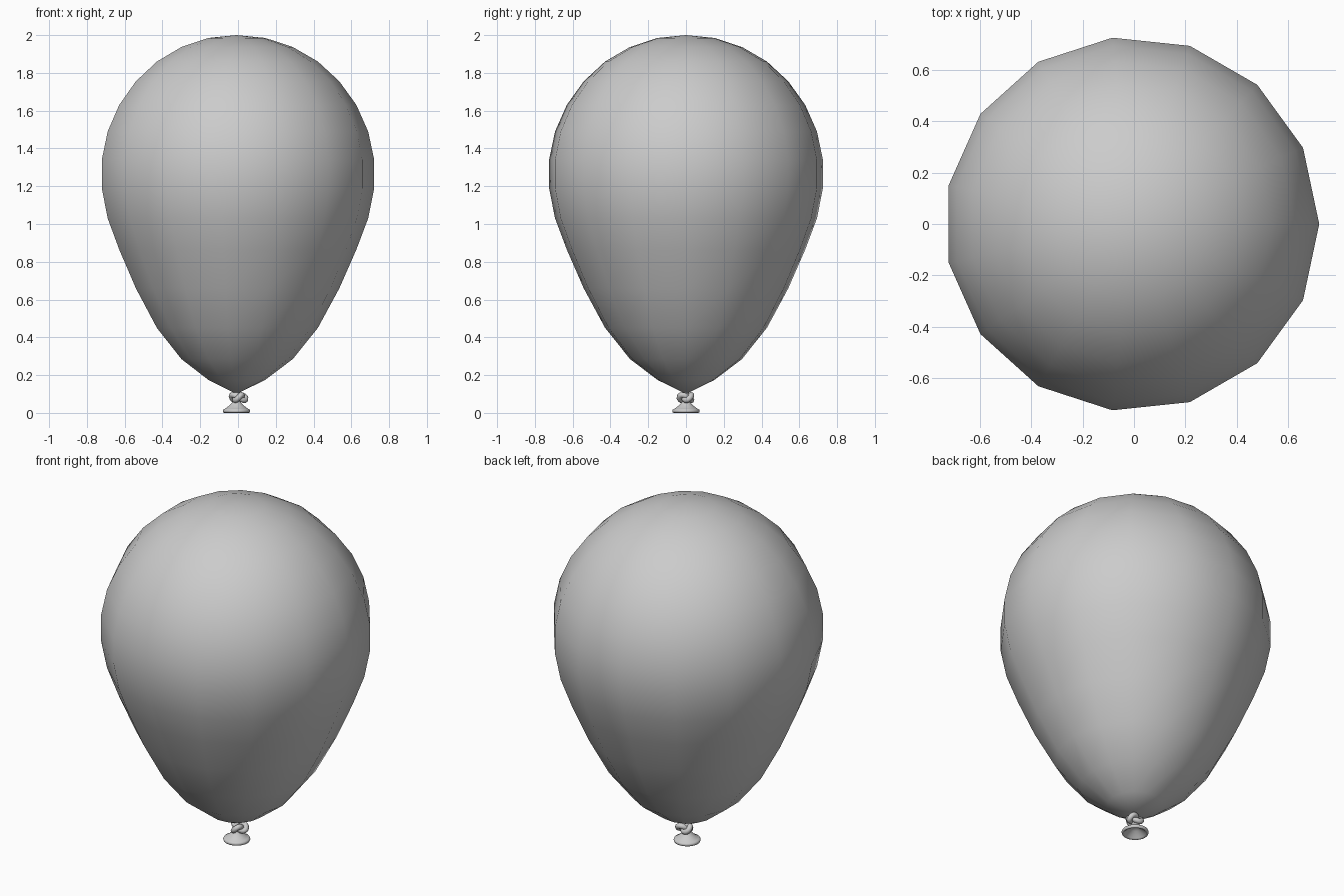
import bpy, bmesh
from math import sin, cos, pi, radians

if "Cube" in bpy.data.objects:
    bpy.data.objects.remove(bpy.data.objects["Cube"])

CX = -0.008


def lathe(name, profile, sides, cx=0.0):
    """Revolve (radius, z) points about z; zero radius makes a pole."""
    bm = bmesh.new()
    rings = []
    for r, z in profile:
        if r < 1e-5:
            rings.append([bm.verts.new((cx, 0, z))] * sides)
        else:
            rings.append([bm.verts.new((cx + r * cos(2 * pi * i / sides),
                                        r * sin(2 * pi * i / sides), z))
                          for i in range(sides)])
    for a, b in zip(rings, rings[1:]):
        for i in range(sides):
            j = (i + 1) % sides
            bm.faces.new(list(dict.fromkeys((a[i], a[j], b[j], b[i]))))
    bmesh.ops.recalc_face_normals(bm, faces=bm.faces)
    return finish(name, bm)


def finish(name, bm, angle=None):
    me = bpy.data.meshes.new(name)
    bm.to_mesh(me)
    bm.free()
    ob = bpy.data.objects.new(name, me)
    bpy.context.collection.objects.link(ob)
    for p in me.polygons:
        p.use_smooth = True
    return ob


# Balloon body: 15-sided sphere stretched to a teardrop
heights = [0.10, 0.175, 0.285, 0.45, 0.66, 0.865, 1.03, 1.19,
           1.34, 1.49, 1.63, 1.755, 1.86, 1.937, 1.985, 2.0]
lathe("balloon_body",
      [(0.733 * sin(radians(12 * k)), z) for k, z in enumerate(heights)], 15, CX)

# Flared mouth with a rolled lip, hollow underneath
lathe("balloon_mouth",
      [(0.0, 0.115), (0.018, 0.112), (0.014, 0.085), (0.018, 0.062),
       (0.034, 0.043), (0.052, 0.028), (0.063, 0.021), (0.070, 0.018),
       (0.073, 0.010), (0.070, 0.002), (0.064, 0.0), (0.058, 0.006),
       (0.044, 0.018), (0.026, 0.032), (0.0, 0.045)], 24, CX)

# Overhand knot: a trefoil path swept with a round section
curve = bpy.data.curves.new("knot", 'CURVE')
curve.dimensions = '3D'
curve.bevel_depth = 0.0155
curve.bevel_resolution = 2
spline = curve.splines.new('POLY')
N = 48
spline.points.add(N - 1)
for i, p in enumerate(spline.points):
    t = 2 * pi * i / N
    p.co = (0.003 + 0.0135 * (sin(t) + 2 * sin(2 * t)),
            0.003 + 0.0125 * (cos(t) - 2 * cos(2 * t)),
            0.081 - 0.014 * sin(3 * t), 1)
spline.use_cyclic_u = True
spline.use_smooth = True
knot = bpy.data.objects.new("knot", curve)
bpy.context.collection.objects.link(knot)
